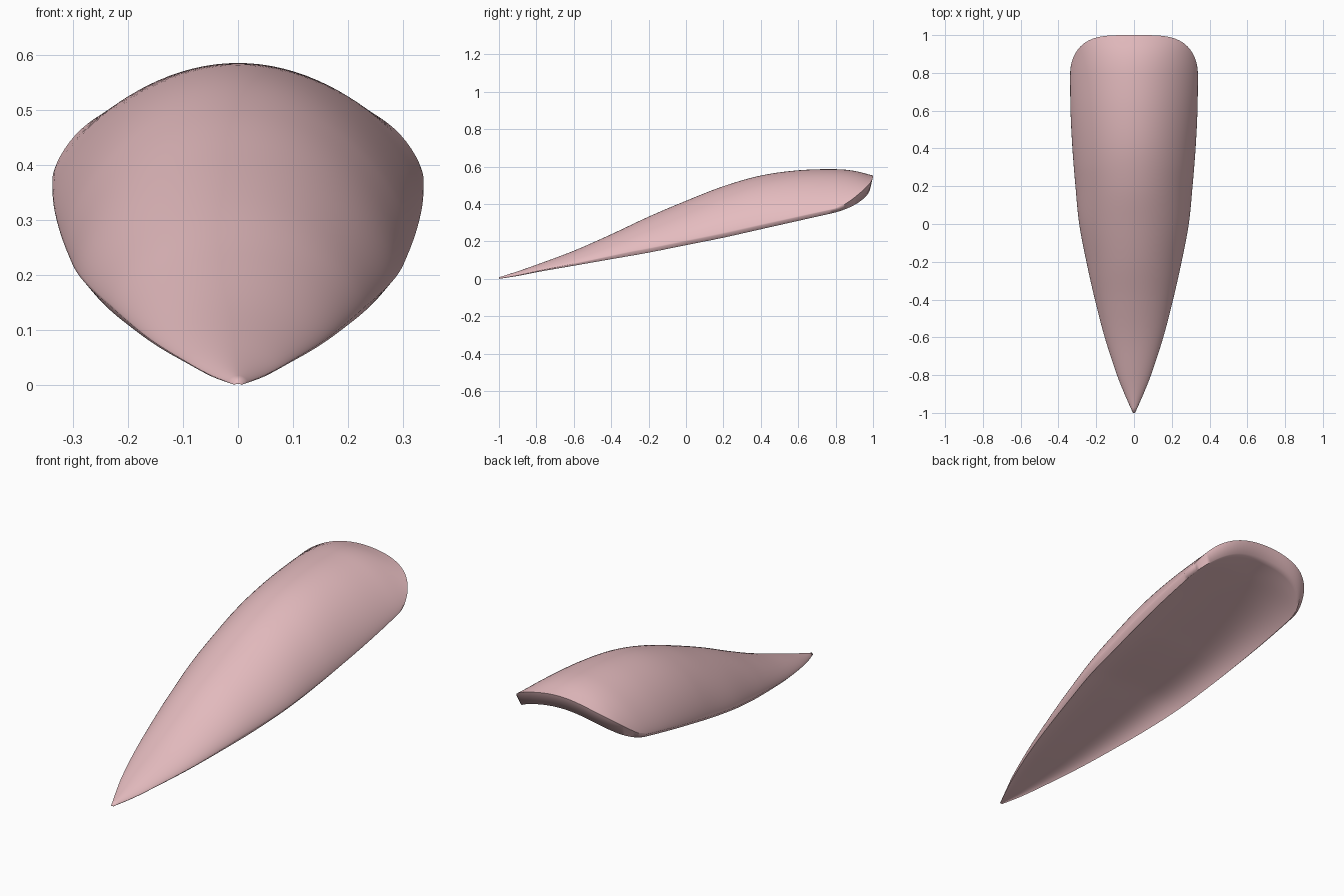
import bpy, bmesh

if "Cube" in bpy.data.objects:
    bpy.data.objects.remove(bpy.data.objects["Cube"])

# Profile along the length: y, half width, crest height, side edge height
PROFILE = [
    (-1.0, 0.006, 0.008, 0.0), (-0.9, 0.05, 0.04, 0.015), (-0.8, 0.09, 0.075, 0.035),
    (-0.6, 0.155, 0.15, 0.07), (-0.4, 0.207, 0.238, 0.105), (-0.2, 0.252, 0.332, 0.14),
    (0.0, 0.29, 0.417, 0.18), (0.2, 0.31, 0.495, 0.22), (0.4, 0.326, 0.552, 0.265),
    (0.6, 0.336, 0.58, 0.31), (0.8, 0.338, 0.586, 0.355), (0.9, 0.336, 0.577, 0.38),
    (1.0, 0.334, 0.552, 0.41)]
NU, NV = 48, 70


def sample(y):
    """Smooth (Hermite) interpolation of the profile at y."""
    i = 0
    while i < len(PROFILE) - 2 and y > PROFILE[i + 1][0]:
        i += 1
    a, b = PROFILE[i], PROFILE[i + 1]
    p, n = PROFILE[max(i - 1, 0)], PROFILE[min(i + 2, len(PROFILE) - 1)]
    h = b[0] - a[0]
    t = (y - a[0]) / h
    out = []
    for k in (1, 2, 3):
        ma = (b[k] - p[k]) / (b[0] - p[0]) * h
        mb = (n[k] - a[k]) / (n[0] - a[0]) * h
        out.append((2*t**3 - 3*t*t + 1) * a[k] + (t**3 - 2*t*t + t) * ma
                   + (3*t*t - 2*t**3) * b[k] + (t**3 - t*t) * mb)
    return out


def point(i, j, inner):
    u = -1 + 2 * i / NU
    u = 1.5 * u - 0.5 * u**3                      # denser near the side edges
    end = 1 - 0.2 * (1 - max(0, 1 - u**4)**0.5)   # rounded wide end
    if inner:
        end -= 0.015
    y = -1 + (end + 1) * j / NV
    w, top, edge = sample(y)
    height = top - edge
    tip = min(1, max(0, (y - 0.3) / 0.6))         # 0 along the body, 1 at the wide end
    if inner:                                     # shallow, nearly flat hollow underside
        depth = min(0.26 * height, 0.06) * (1 - tip) + 0.08 * tip
        return (u * w * 0.94, y, edge + depth * (1 - abs(u)**(5 - 3 * tip)))
    lip = min(0.02, 0.12 * height)                # rim curls slightly under
    arch = max(0, 1 - u * u)**(0.68 + 0.14 * tip)
    return (u * w, y, edge + lip + (height - lip) * arch)


# Arched shell: outer skin, hollow underside and a rim joining them
bm = bmesh.new()
outer, under = [[[bm.verts.new(point(i, j, s)) for i in range(NU + 1)]
                 for j in range(NV + 1)] for s in (False, True)]
for g in (outer, under):
    for j in range(NV):
        for i in range(NU):
            bm.faces.new((g[j][i], g[j][i+1], g[j+1][i+1], g[j+1][i]))


def border(g):
    return (g[0][:-1] + [r[-1] for r in g[:-1]] + g[-1][:0:-1]
            + [r[0] for r in g[:0:-1]])


a, b = border(outer), border(under)
for k in range(len(a)):
    m = (k + 1) % len(a)
    bm.faces.new((a[k], a[m], b[m], b[k]))
bmesh.ops.recalc_face_normals(bm, faces=bm.faces)
mesh = bpy.data.meshes.new("curved_shell")
bm.to_mesh(mesh)
bm.free()

shell = bpy.data.objects.new("curved_shell", mesh)
bpy.context.collection.objects.link(shell)
pink = bpy.data.materials.new("dusty pink")
pink.diffuse_color = (0.78, 0.50, 0.52, 1)
pink.use_nodes = True
pink.node_tree.nodes["Principled BSDF"].inputs["Base Color"].default_value = pink.diffuse_color
mesh.materials.append(pink)
bpy.context.view_layer.objects.active = shell
shell.select_set(True)
bpy.ops.object.shade_smooth_by_angle(angle=1.3)
